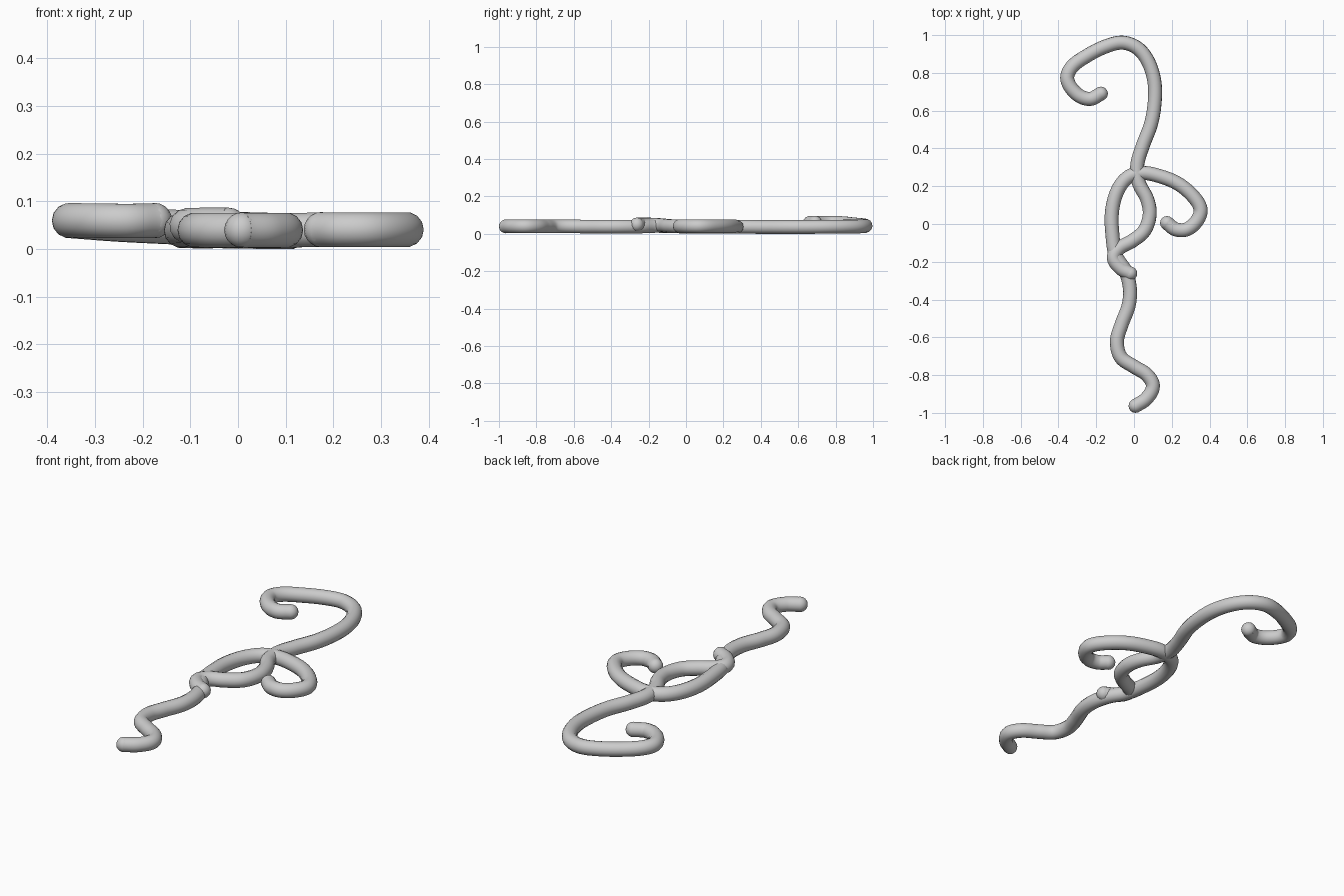
import bpy
from mathutils import Vector

R = 0.037  # vine radius


def vine(name, pts, radius=R):
    # Round tube following a smooth path, with rounded tips
    cu = bpy.data.curves.new(name, 'CURVE')
    cu.dimensions = '3D'
    cu.bevel_depth = radius
    cu.bevel_resolution = 5
    cu.resolution_u = 8
    cu.use_fill_caps = True
    sp = cu.splines.new('BEZIER')
    sp.bezier_points.add(len(pts) - 1)
    last = len(pts) - 1
    vs = [Vector(p) for p in pts]
    for i, bp in enumerate(sp.bezier_points):
        a, b = vs[max(i - 1, 0)], vs[min(i + 1, last)]
        t = (b - a).normalized()
        bp.handle_left_type = bp.handle_right_type = 'FREE'
        bp.co = vs[i]
        bp.handle_left = vs[i] - t * (vs[i] - a).length / 3
        bp.handle_right = vs[i] + t * (b - vs[i]).length / 3
    ob = bpy.data.objects.new(name, cu)
    bpy.context.collection.objects.link(ob)
    bpy.ops.object.select_all(action='DESELECT')
    ob.select_set(True)
    bpy.context.view_layer.objects.active = ob
    bpy.ops.object.convert(target='MESH')
    bpy.ops.object.shade_smooth()
    for i in (0, -1):
        bpy.ops.mesh.primitive_uv_sphere_add(segments=16, ring_count=10, radius=radius, location=pts[i])
        bpy.context.object.name = name + "_tip"
        bpy.ops.object.shade_smooth()


# Hooked vine: big top curl, down through the twist to a short tip
vine("hooked_vine", [
    (-0.175, 0.69, 0.064), (-0.235, 0.662, 0.063), (-0.305, 0.69, 0.064),
    (-0.353, 0.765, 0.064), (-0.33, 0.83, 0.062), (-0.25, 0.89, 0.056),
    (-0.15, 0.94, 0.051), (-0.06, 0.96, 0.047), (0.02, 0.93, 0.044),
    (0.075, 0.86, 0.043), (0.107, 0.76, 0.042), (0.11, 0.65, 0.041),
    (0.09, 0.53, 0.041), (0.045, 0.41, 0.041), (0.017, 0.31, 0.042),
    (0.025, 0.22, 0.043), (0.07, 0.13, 0.043), (0.083, 0.05, 0.043),
    (0.055, -0.035, 0.044), (-0.01, -0.09, 0.046), (-0.08, -0.13, 0.05),
    (-0.107, -0.18, 0.053), (-0.07, -0.235, 0.054), (-0.02, -0.262, 0.054)])

# Trailing vine: side curl, left half of the twist, wavy tail
vine("trailing_vine", [
    (0.175, 0.005, 0.045), (0.22, -0.028, 0.045), (0.28, -0.028, 0.045),
    (0.335, 0.02, 0.045), (0.352, 0.08, 0.045), (0.31, 0.15, 0.045),
    (0.23, 0.215, 0.045), (0.13, 0.255, 0.044), (0.04, 0.27, 0.042),
    (-0.035, 0.245, 0.042), (-0.09, 0.17, 0.042), (-0.117, 0.06, 0.043),
    (-0.113, -0.07, 0.045), (-0.095, -0.17, 0.046), (-0.045, -0.25, 0.043),
    (-0.022, -0.34, 0.043), (-0.028, -0.43, 0.043), (-0.065, -0.53, 0.043),
    (-0.09, -0.62, 0.044), (-0.07, -0.705, 0.044), (0.0, -0.755, 0.044),
    (0.07, -0.80, 0.044), (0.1, -0.86, 0.044), (0.065, -0.925, 0.044),
    (0.008, -0.963, 0.044)])

# Rest the model on the floor
obs = [o for o in bpy.context.scene.objects if o.type == 'MESH']
bpy.context.view_layer.update()
low = min((o.matrix_world @ v.co).z for o in obs for v in o.data.vertices)
for o in obs:
    o.location.z -= low
